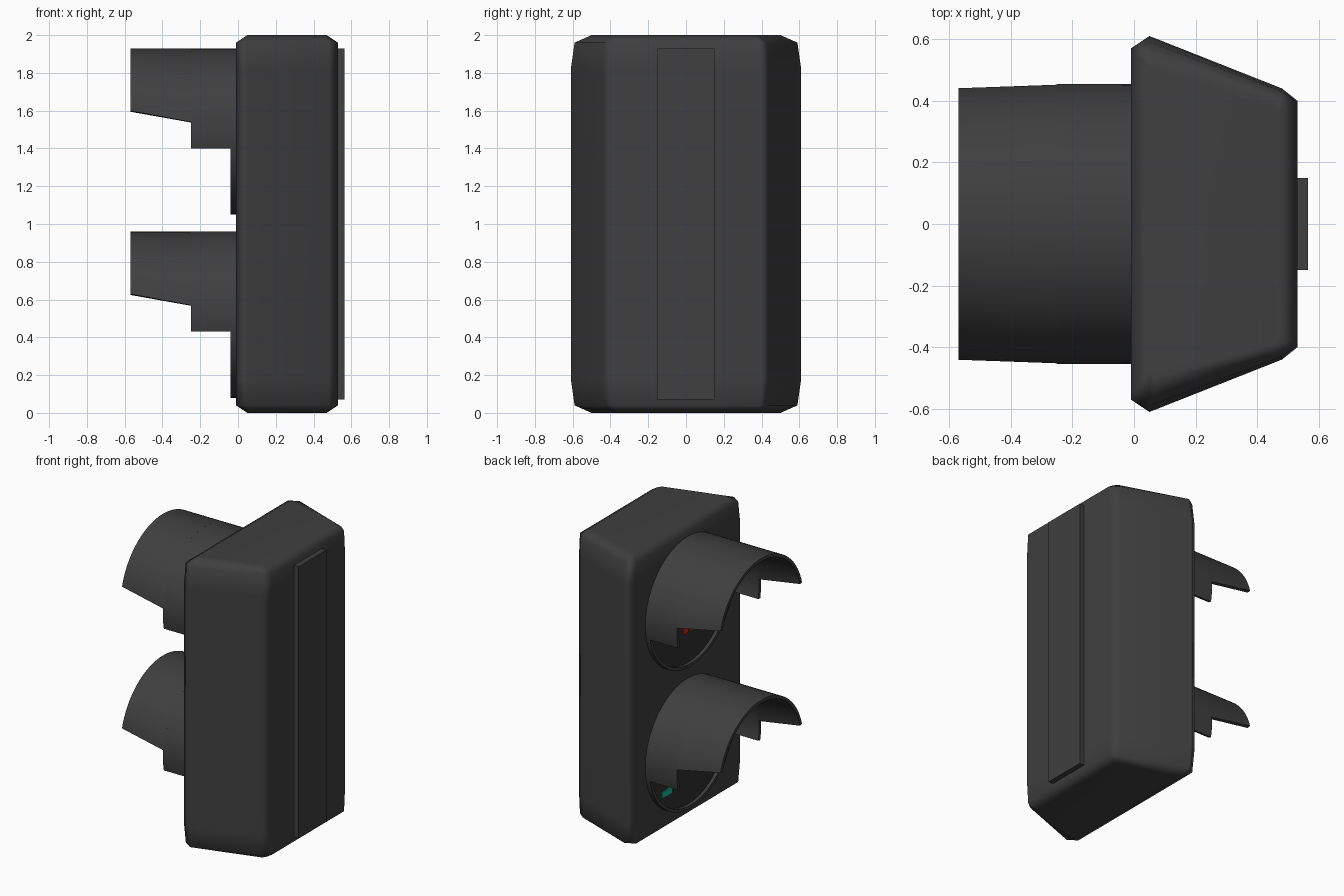
import bpy, bmesh, math
from mathutils import Vector

cube = bpy.data.objects.get("Cube")
if cube:
    bpy.data.objects.remove(cube, do_unlink=True)


def material(name, rgb):
    m = bpy.data.materials.new(name)
    m.use_nodes = True
    m.diffuse_color = (*rgb, 1)
    m.node_tree.nodes["Principled BSDF"].inputs["Base Color"].default_value = (*rgb, 1)
    return m


CASING = material("charcoal casing", (0.05, 0.05, 0.05))
LENS = material("dark lens", (0.03, 0.03, 0.03))
RED = material("signal red", (0.6, 0.02, 0.015))
GREEN = material("signal green", (0.01, 0.5, 0.28))


def finish(name, bm, mat, smooth=None):
    bmesh.ops.recalc_face_normals(bm, faces=bm.faces)
    mesh = bpy.data.meshes.new(name)
    bm.to_mesh(mesh)
    bm.free()
    mesh.materials.append(mat)
    ob = bpy.data.objects.new(name, mesh)
    bpy.context.collection.objects.link(ob)
    if smooth:
        bpy.ops.object.select_all(action='DESELECT')
        ob.select_set(True)
        bpy.context.view_layer.objects.active = ob
        bpy.ops.object.shade_smooth_by_angle(angle=math.radians(smooth))
    return ob


# Tapered housing: mirrored half outlines (x, y) lofted up the height
FULL = [(-.01, .57), (.05, .61), (.48, .44), (.53, .40)]
RIM = [(-.01, .55), (.05, .59), (.48, .43), (.53, .39)]
CAP = [(.05, .48), (.07, .50), (.45, .39), (.47, .37)]
bm = bmesh.new()
rings = []
for outline, z in [(CAP, 0), (RIM, .04), (FULL, .18), (FULL, 1.82), (RIM, 1.96), (CAP, 2)]:
    loop = outline + [(x, -y) for x, y in reversed(outline)]
    rings.append([bm.verts.new((x, y, z)) for x, y in loop])
for low, high in zip(rings, rings[1:]):
    for i in range(len(low)):
        j = (i + 1) % len(low)
        bm.faces.new((low[i], low[j], high[j], high[i]))
bm.faces.new(rings[0])
bm.faces.new(rings[-1])
housing = finish("housing", bm, CASING, 60)
housing.modifiers.new("weighted normals", 'WEIGHTED_NORMAL').keep_sharp = True

# Mounting strip on the rear face
bm = bmesh.new()
bmesh.ops.create_cube(bm, size=1)
for v in bm.verts:
    v.co = Vector((.54 + v.co.x * .05, v.co.y * .3, 1 + v.co.z * 1.86))
finish("mounting_strip", bm, CASING)

RY, RZ, WALL = .455, .44, .022


def arc_shell(bm, cz, x0, low0, x1, low1, n=48):
    """Curved wall between two x stations, open below the given heights."""
    cols = []
    for i in range(n + 1):
        col = []
        for inset, x, low in [(0, x0, low0), (0, x1, low1), (WALL, x1, low1), (WALL, x0, low0)]:
            start = math.asin(max(-1, low / RZ))
            a = start + (math.pi - 2 * start) * i / n
            col.append(bm.verts.new((x, (RY - inset) * math.cos(a), cz + (RZ - inset) * math.sin(a))))
        cols.append(col)
    for a, b in zip(cols, cols[1:]):
        for k in range(4):
            m = (k + 1) % 4
            bm.faces.new((a[k], a[m], b[m], b[k]))
    if low0 > -RZ:
        bm.faces.new(cols[0])
        bm.faces.new(cols[-1])
    else:
        bmesh.ops.remove_doubles(bm, verts=cols[0] + cols[-1], dist=.0001)


def disc(bm, cy, cz, ry, rz, x, n=48):
    ring = [bm.verts.new((x, cy + ry * math.cos(t), cz + rz * math.sin(t)))
            for t in (2 * math.pi * i / n for i in range(n))]
    return bm.faces.new(ring)


def limb(bm, a, b, wa, wb, x):
    """Flat tapered bar from a to b in the y-z plane."""
    a, b = Vector(a), Vector(b)
    d = (b - a).normalized()
    s = Vector((-d.y, d.x))
    pts = [a + s * wa, a - s * wa, b - s * wb, b + s * wb]
    return bm.faces.new([bm.verts.new((x, p.x, p.y)) for p in pts])


def thicken(bm, faces, depth):
    out = bmesh.ops.extrude_face_region(bm, geom=faces, use_keep_orig=True)
    for v in out["geom"]:
        if isinstance(v, bmesh.types.BMVert):
            v.co.x -= depth


def figure(name, cz, mat, head, limbs):
    bm = bmesh.new()
    faces = [disc(bm, head[0], cz + head[1], .055, .055, -.018, 24)]
    for (ay, az), (by, bz), wa, wb in limbs:
        faces.append(limb(bm, (ay, cz + az), (by, cz + bz), wa, wb, -.018))
    thicken(bm, faces, .006)
    finish(name, bm, mat)


# Visors with stepped sides, and the lenses behind them
for label, cz in [("upper", 1.49), ("lower", .52)]:
    bm = bmesh.new()
    arc_shell(bm, cz, -.04, -RZ, 0, -RZ)
    arc_shell(bm, cz, -.25, -.09, -.04, -.09)
    arc_shell(bm, cz, -.57, .11, -.25, .05)
    finish(label + "_visor", bm, CASING, 30)
    bm = bmesh.new()
    thicken(bm, [disc(bm, 0, cz, RY - .01, RZ - .01, -.008)], .01)
    finish(label + "_lens", bm, LENS)

# Standing red figure
figure("standing_figure", 1.49, RED, (0, .25), [
    ((0, .18), (0, -.02), .085, .065),
    ((.035, 0), (.035, -.21), .03, .025),
    ((-.035, 0), (-.035, -.21), .03, .025),
    ((.095, .17), (.115, -.04), .025, .02),
    ((-.095, .17), (-.115, -.04), .025, .02)])

# Striding green figure
figure("walking_figure", .52, GREEN, (.03, .26), [
    ((.02, .19), (0, -.03), .07, .06),
    ((.02, -.01), (.12, -.12), .045, .035),
    ((.12, -.10), (.21, -.25), .035, .025),
    ((.18, -.25), (.29, -.25), .025, .02),
    ((-.02, -.01), (-.08, -.12), .045, .035),
    ((-.08, -.10), (-.19, -.25), .035, .025),
    ((.05, .16), (.16, .02), .03, .022),
    ((-.03, .16), (-.14, .03), .03, .022)])
